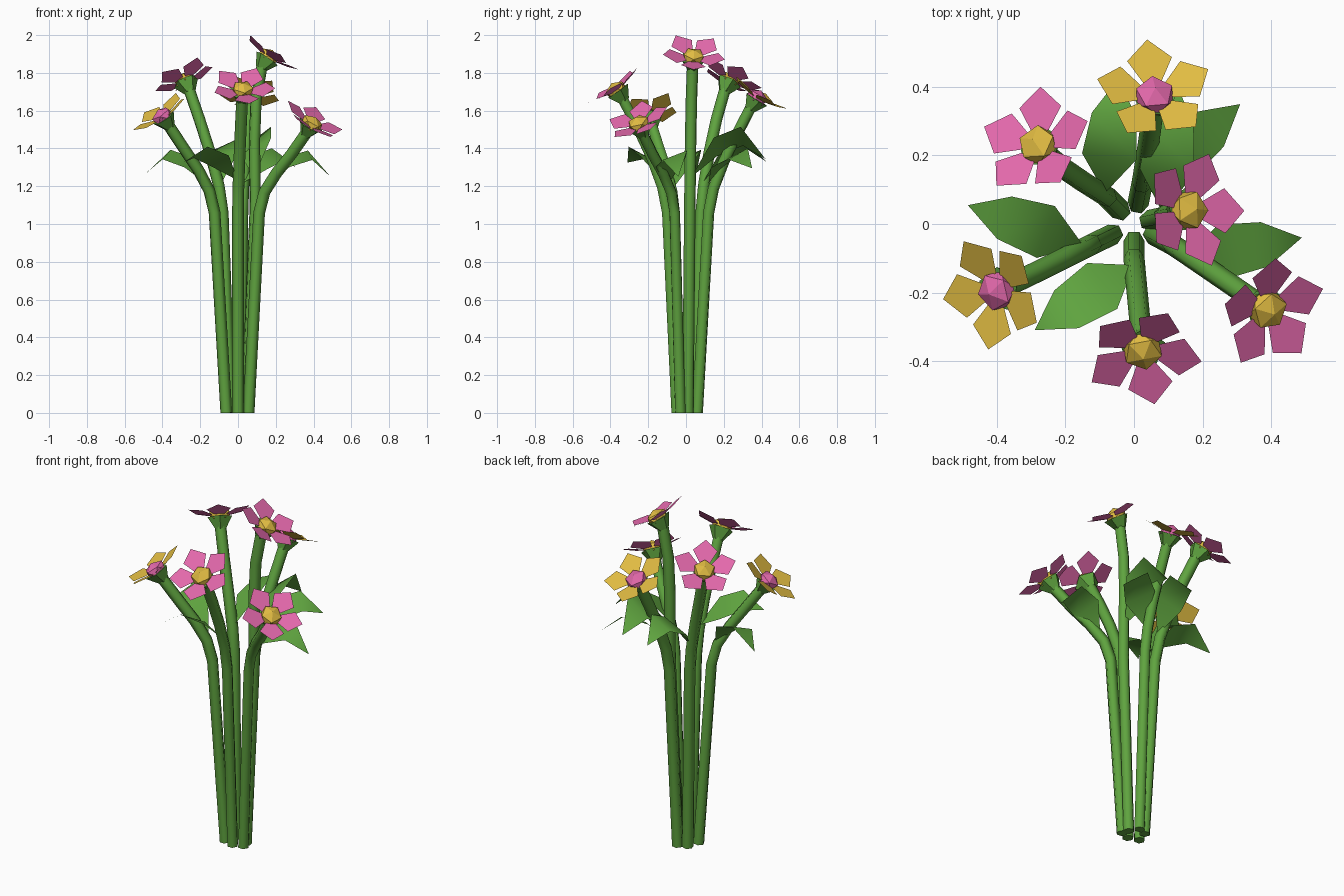
import bpy, bmesh, math
from mathutils import Vector, Matrix
from mathutils.geometry import interpolate_bezier

if "Cube" in bpy.data.objects:
    bpy.data.objects.remove(bpy.data.objects["Cube"])


def material(name, rgb):
    m = bpy.data.materials.new(name)
    m.diffuse_color = (*rgb, 1)
    m.use_nodes = True
    m.node_tree.nodes["Principled BSDF"].inputs["Base Color"].default_value = m.diffuse_color
    return m


GREEN = material("leaf green", (0.115, 0.37, 0.05))
PINK = material("petal pink", (0.77, 0.14, 0.41))
GOLD = material("petal gold", (0.75, 0.5, 0.055))


def add_object(name, bm, mat, smooth=False, matrix=None):
    mesh = bpy.data.meshes.new(name)
    if matrix:
        bm.transform(matrix)
    for f in bm.faces:
        f.smooth = smooth
    bm.to_mesh(mesh)
    bm.free()
    mesh.materials.append(mat)
    ob = bpy.data.objects.new(name, mesh)
    bpy.context.collection.objects.link(ob)
    return ob


def stem(name, points, radius=0.031):
    # round bevelled path, turned into a mesh
    cu = bpy.data.curves.new(name, 'CURVE')
    cu.dimensions = '3D'
    cu.bevel_depth = radius
    cu.bevel_resolution = 1
    cu.use_fill_caps = True
    sp = cu.splines.new('POLY')
    sp.points.add(len(points) - 1)
    for p, co in zip(sp.points, points):
        p.co = (*co, 1)
    cu.materials.append(GREEN)
    ob = bpy.data.objects.new(name, cu)
    bpy.context.collection.objects.link(ob)
    bpy.ops.object.select_all(action='DESELECT')
    ob.select_set(True)
    bpy.context.view_layer.objects.active = ob
    bpy.ops.object.convert(target='MESH')
    bpy.ops.object.shade_smooth_by_angle(angle=math.radians(65))


def flower(tag, foot, head, normal, turn, petal_mat, heart_mat):
    foot, head, n = Vector((*foot, 0)), Vector(head), Vector(normal).normalized()
    frame = Matrix.Translation(head) @ Vector((0, 0, 1)).rotation_difference(n).to_matrix().to_4x4()

    # stem: straight lower part, then a bend towards the head
    knee = Vector((foot.x * 2, foot.y * 2, 1.06))
    end = head - n * 0.06
    low_dir = (knee - foot).normalized()
    top_dir = (n + (end - knee).normalized()).normalized()
    bend = interpolate_bezier(knee, knee + low_dir * 0.16, end - top_dir * 0.2, end, 5)
    stem("stem_" + tag, [foot] + list(bend))

    # green cup under the petals
    bm = bmesh.new()
    bmesh.ops.create_cone(bm, cap_ends=True, segments=5, radius1=0.03, radius2=0.07, depth=0.065,
                          matrix=Matrix.Translation((0, 0, -0.042)))
    add_object("flower_cup_" + tag, bm, GREEN, matrix=frame)

    # five flat pentagonal petals, tipped up into a shallow bowl
    bm = bmesh.new()
    outline = [(0.045, -0.027), (0.115, -0.066), (0.175, 0), (0.115, 0.066), (0.045, 0.027)]
    for i in range(5):
        rot = Matrix.Rotation(math.radians(turn + 72 * i), 4, 'Z') @ Matrix.Rotation(math.radians(-15), 4, 'Y')
        bm.faces.new([bm.verts.new(rot @ Vector((x, y, -0.012))) for x, y in outline])
    add_object("petals_" + tag, bm, petal_mat, matrix=frame)

    # faceted heart: flattened icosahedron standing on a corner
    bm = bmesh.new()
    r, flat = 0.062, 0.7
    pts = [(0, 0, r * flat), (0, 0, -r * flat)]
    for s, shift in ((1, 0), (-1, 36)):
        for i in range(5):
            a = math.radians(turn + shift + 72 * i)
            pts.append((0.894 * r * math.cos(a), 0.894 * r * math.sin(a), s * 0.447 * r * flat))
    bmesh.ops.convex_hull(bm, input=[bm.verts.new(p) for p in pts])
    add_object("flower_heart_" + tag, bm, heart_mat, matrix=frame)


flower("back_left", (-0.04, 0.04), (-0.28, 0.23, 1.76), (-0.37, 0.41, 0.84), 88, PINK, GOLD)
flower("back", (0.012, 0.06), (0.06, 0.375, 1.67), (0.05, 0.52, 0.84), 97, GOLD, PINK)
flower("tall", (0.045, 0.01), (0.16, 0.04, 1.885), (0.55, 0.08, 0.82), 72, PINK, GOLD)
flower("right", (0.056, -0.03), (0.39, -0.25, 1.53), (0.48, -0.33, 0.81), 21, PINK, GOLD)
flower("front", (0.0, -0.05), (0.025, -0.37, 1.71), (0.05, -0.58, 0.81), -78, PINK, GOLD)
flower("left", (-0.062, -0.03), (-0.40, -0.195, 1.57), (-0.55, -0.25, 0.8), 190, GOLD, PINK)


def leaf(tag, base, tip, rise, roll, width=0.16):
    # pointed blade: base, two cross rows, tip; roll lifts one side
    base, tip = Vector(base), Vector(tip)
    d = tip - base
    side = Vector((-d.y, d.x, 0)).normalized()
    bm = bmesh.new()
    rows = [[bm.verts.new(base)]]
    for t, w, r in ((0.32, 1, 0.85), (0.68, 0.82, 1)):
        c = base + d * t + Vector((0, 0, rise * r))
        off = side * width * w / 2 + Vector((0, 0, roll))
        rows.append([bm.verts.new(c - off), bm.verts.new(c + off)])
    rows.append([bm.verts.new(tip)])
    (b,), (r1, l1), (r2, l2), (t,) = rows
    for f in ((b, r1, l1), (r1, r2, l2, l1), (r2, t, l2)):
        bm.faces.new(f)
    add_object("leaf_" + tag, bm, GREEN, smooth=True)


# one leaf on each stem
leaf("left", (-0.15, -0.06, 1.2), (-0.485, 0.055, 1.27), 0.12, -0.025)
leaf("front", (0.0, -0.12, 1.23), (-0.29, -0.31, 1.325), 0.085, 0.03)
leaf("back_left", (-0.085, 0.09, 1.22), (-0.045, 0.425, 1.33), 0.13, -0.03)
leaf("back_right", (0.03, 0.12, 1.22), (0.31, 0.35, 1.295), 0.1, 0.03)
leaf("right", (0.15, -0.1, 1.2), (0.49, -0.04, 1.25), 0.13, 0.025)
leaf("inner", (0.085, 0.03, 1.25), (0.12, 0.42, 1.345), 0.15, -0.05)
